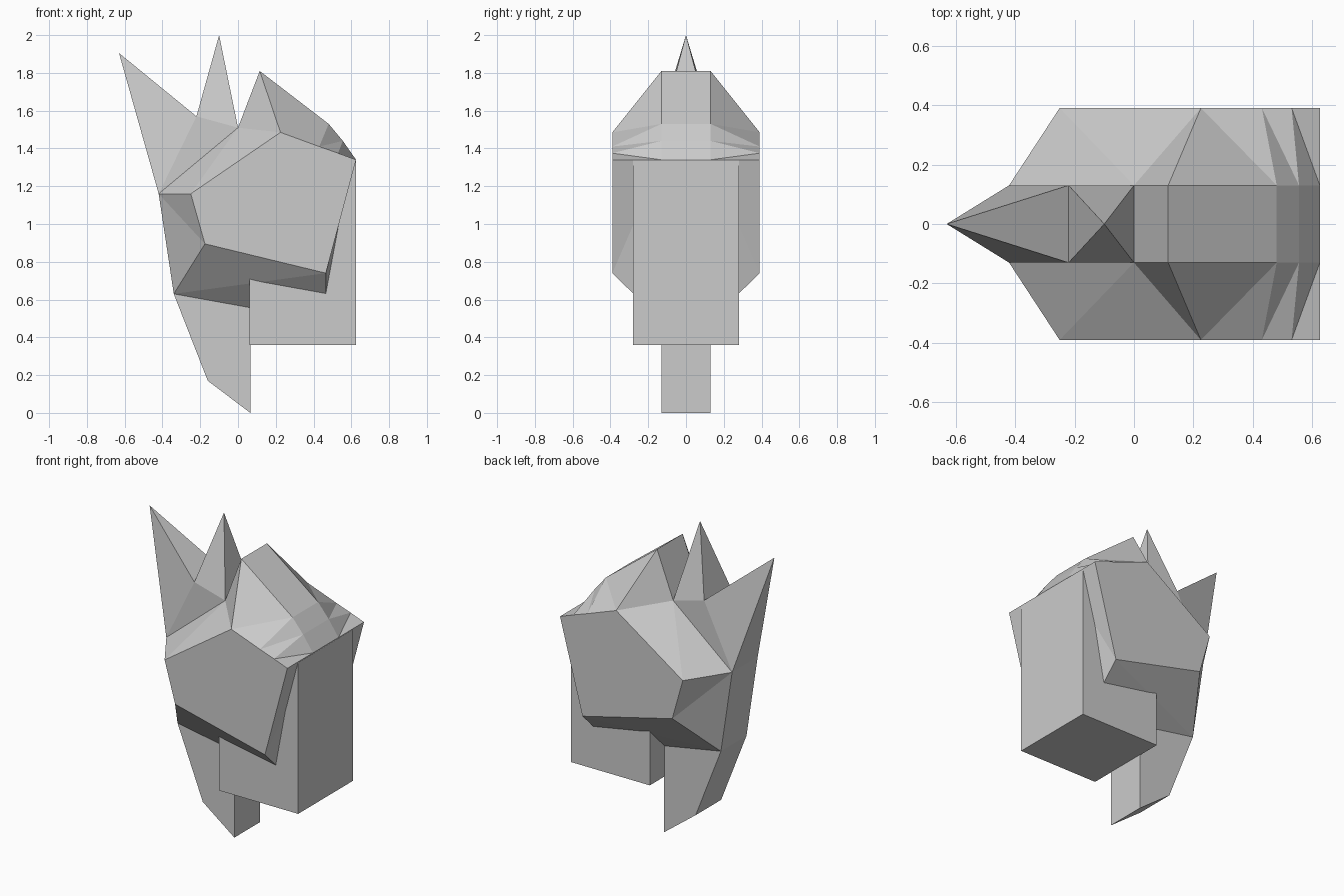
import bpy
import bmesh

cube = bpy.data.objects.get("Cube")
if cube:
    bpy.data.objects.remove(cube, do_unlink=True)

grey = bpy.data.materials.new("plain_grey")
grey.use_nodes = True
colour = (0.6, 0.6, 0.6, 1)
grey.diffuse_color = colour
grey.node_tree.nodes["Principled BSDF"].inputs["Base Color"].default_value = colour

CORE = 0.13    # half width of the central ridge, horns and jaw
CHEEK = 0.39   # half width at the flat cheeks
NECK = 0.28    # half width of the neck block


def finish(name, bm):
    """Turn a bmesh into a flat-shaded grey object."""
    bmesh.ops.recalc_face_normals(bm, faces=bm.faces)
    mesh = bpy.data.meshes.new(name)
    bm.to_mesh(mesh)
    bm.free()
    mesh.materials.append(grey)
    obj = bpy.data.objects.new(name, mesh)
    bpy.context.collection.objects.link(obj)
    return obj


def slab(name, profile, half):
    """Extrude an x-z profile evenly to both sides of y = 0."""
    bm = bmesh.new()
    sides = [[bm.verts.new((x, s * half, z)) for x, z in profile] for s in (-1, 1)]
    for side in sides:
        bm.faces.new(side)
    a, b = sides
    for i in range(len(profile)):
        bm.faces.new((a[i - 1], a[i], b[i], b[i - 1]))
    return finish(name, bm)


def horn(name, front, back, tip):
    """Four-sided spike standing on one segment of the ridge."""
    bm = bmesh.new()
    base = [bm.verts.new((p[0], s * CORE, p[1]))
            for p, s in ((front, -1), (front, 1), (back, 1), (back, -1))]
    top = bm.verts.new((tip[0], 0, tip[1]))
    bm.faces.new(base)
    for i in range(4):
        bm.faces.new((base[i - 1], base[i], top))
    return finish(name, bm)


# Head: a central ridge outline joined to a flat cheek outline on each side
ridge = [(-.42, 1.16), (-.22, 1.57), (0, 1.51), (.115, 1.81), (.48, 1.53),
         (.555, 1.44), (.625, 1.34), (.465, .485), (-.34, .63)]
cheek = [(-.25, 1.16), (.225, 1.485), (.43, 1.41), (.53, 1.375),
         (.625, 1.34), (.465, .74), (-.175, .895)]
# r = ridge point, c = cheek point
facets = ("r0 r1 r2, r0 r2 c0, r2 c1 c0, r2 r3 c1, r3 r4 c1, r4 c2 c1, "
          "r4 r5 c2, r5 c3 c2, r5 r6 c3, r6 c4 c3, r6 c5 c4, r6 r7 c5, "
          "c5 c6 r8, c5 r8 r7, r8 c6 r0, c6 c0 r0")

bm = bmesh.new()
ridges = []
for s in (-1, 1):
    points = {f"r{i}": bm.verts.new((x, s * CORE, z)) for i, (x, z) in enumerate(ridge)}
    ridges.append(list(points.values()))
    plate = [bm.verts.new((x, s * CHEEK, z)) for x, z in cheek]
    points.update({f"c{i}": v for i, v in enumerate(plate)})
    bm.faces.new(plate)
    for facet in facets.split(","):
        bm.faces.new([points[key] for key in facet.split()])
a, b = ridges
for i in range(len(ridge)):
    bm.faces.new((a[i - 1], a[i], b[i], b[i - 1]))
finish("head", bm)

# Horns on the snout and the forehead
horn("snout_horn", ridge[0], ridge[1], (-.63, 1.905))
horn("forehead_horn", ridge[1], ridge[2], (-.1, 2))

# Pointed jaw below the head
slab("jaw", [ridge[8], (-.16, .17), (.065, 0), (.065, .62)], CORE)

# Neck block running up into the back of the head
slab("neck", [(.062, .36), (.625, .36), (.625, 1.335), (.062, 1.335)], NECK)
